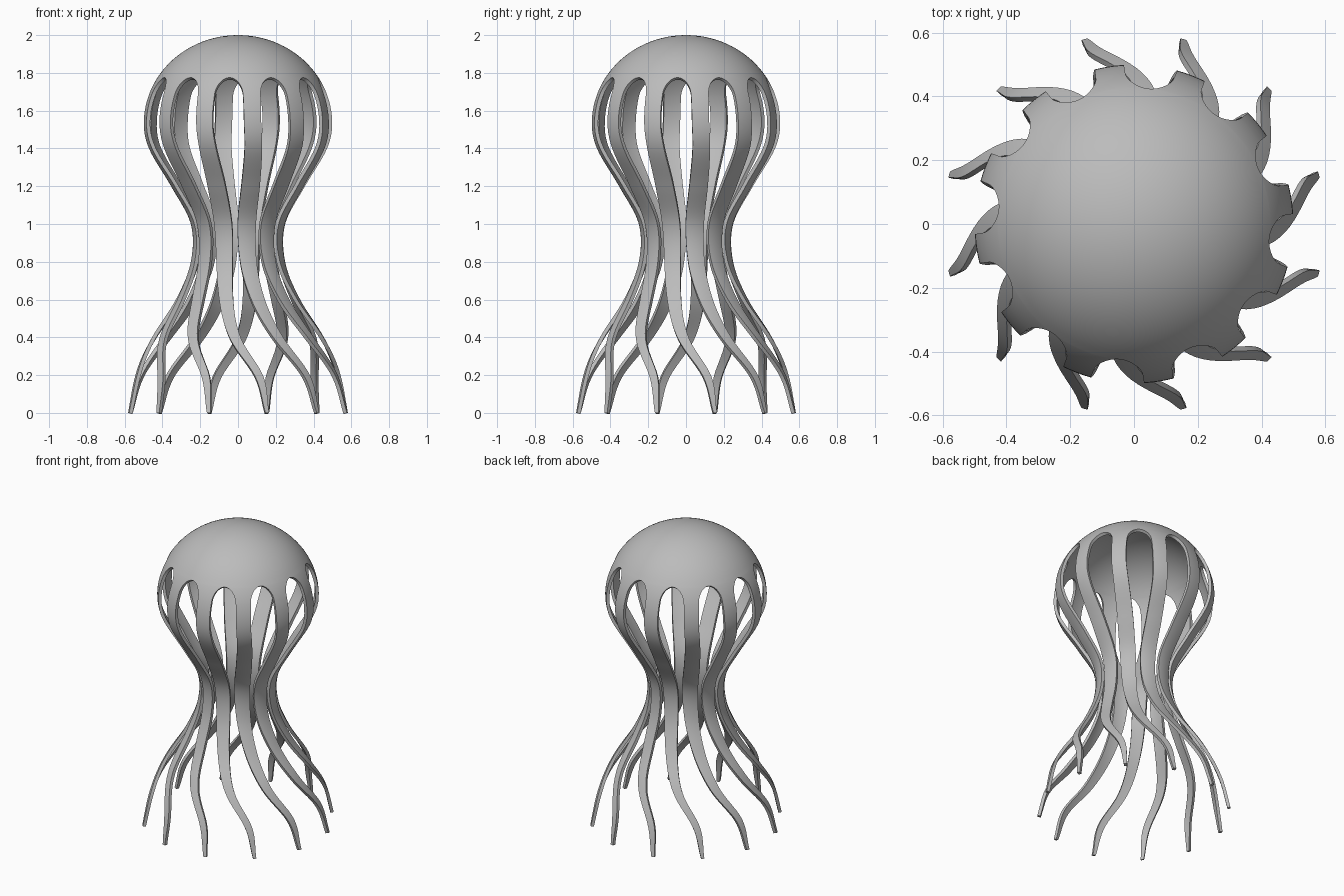
import bpy, bmesh, math
from mathutils import Matrix

ARMS = 12
COLS = 8                      # faces across one arm
STEP = 2 * math.pi / ARMS
ARCH_Z, ARCH_H = 1.68, 0.095  # spring line and height of the arches

# Height, radius, swing angle (degrees) and width of one arm
KEYS = [(0.0, .60, 15, .02), (.2, .55, 11.5, .045), (.4, .455, -2, .06),
        (.6, .33, -11, .076), (.8, .25, -17, .09), (1.0, .25, -19, .1),
        (1.2, .355, -19, .1), (1.4, .473, -20, .094), (1.53, .5, -21, .092),
        (1.68, .474, -21, .094)]


def sample(z, col):
    """Smooth curve through one column of the keys."""
    i = max(k for k in range(len(KEYS) - 1) if KEYS[k][0] <= z + 1e-6)

    def slope(k):
        a, b = KEYS[max(k - 1, 0)], KEYS[min(k + 1, len(KEYS) - 1)]
        return (b[col] - a[col]) / (b[0] - a[0])
    p, q = KEYS[i], KEYS[i + 1]
    d = q[0] - p[0]
    t = (z - p[0]) / d
    return (p[col] * (1 + 2 * t) * (1 - t) ** 2 + q[col] * t * t * (3 - 2 * t)
            + d * slope(i) * t * (1 - t) ** 2 + d * slope(i + 1) * t * t * (t - 1))


def dome_radius(z):
    return .5 * math.sqrt(max(0, 1 - ((z - 1.53) / .47) ** 2))


# Rows of one sector: (height, radius, centre angle, half angle)
rows = []
top_angle = math.radians(-21)
for i in range(60):
    z = ARCH_Z * i / 60
    r = sample(z, 1) if z < 1.53 else dome_radius(z)
    rows.append((z, r, math.radians(sample(z, 2)), sample(z, 3) / 2 / r))
gap = STEP / 2 - .047 / dome_radius(ARCH_Z)
for i in range(13):
    a = math.pi / 2 * i / 12
    z = ARCH_Z + ARCH_H * math.sin(a)
    rows.append((z, dome_radius(z), top_angle, STEP / 2 - gap * math.cos(a)))
start = math.asin((ARCH_Z + ARCH_H - 1.53) / .47)
for i in range(1, 17):
    a = start + (math.pi / 2 - start) * i / 16
    rows.append((1.53 + .47 * math.sin(a), .5 * math.cos(a), top_angle, STEP / 2))

# Build the sector, repeat it around the axis and weld the dome
bm = bmesh.new()
for arm in range(ARMS):
    grid = []
    for z, r, mid, half in rows:
        line = []
        for c in range(COLS + 1):
            ang = mid + half * (2 * c / COLS - 1) + arm * STEP
            line.append(bm.verts.new((r * math.cos(ang), r * math.sin(ang), z)))
        grid.append(line)
    for low, high in zip(grid, grid[1:]):
        for c in range(COLS):
            bm.faces.new((low[c], low[c + 1], high[c + 1], high[c]))
bmesh.ops.remove_doubles(bm, verts=bm.verts, dist=.0004)
bmesh.ops.recalc_face_normals(bm, faces=bm.faces)
if max(bm.faces, key=lambda f: f.calc_center_median().z).normal.z < 0:
    bmesh.ops.reverse_faces(bm, faces=bm.faces)

cube = bpy.data.objects.get("Cube")
if cube:
    bpy.data.objects.remove(cube)

mesh = bpy.data.meshes.new("dome_and_arms")
bm.to_mesh(mesh)
bm.free()
body = bpy.data.objects.new("dome_and_arms", mesh)
bpy.context.collection.objects.link(body)

# Wall thickness
shell = body.modifiers.new("wall", 'SOLIDIFY')
shell.thickness = .02
shell.offset = -1

# Plain grey
grey = bpy.data.materials.new("plain_grey")
grey.use_nodes = True
colour = (.5, .5, .5, 1)
grey.diffuse_color = colour
grey.node_tree.nodes["Principled BSDF"].inputs["Base Color"].default_value = colour
mesh.materials.append(grey)

bpy.context.view_layer.objects.active = body
body.select_set(True)
bpy.ops.object.modifier_apply(modifier="wall")
bpy.ops.object.shade_smooth_by_angle(angle=math.radians(40))
